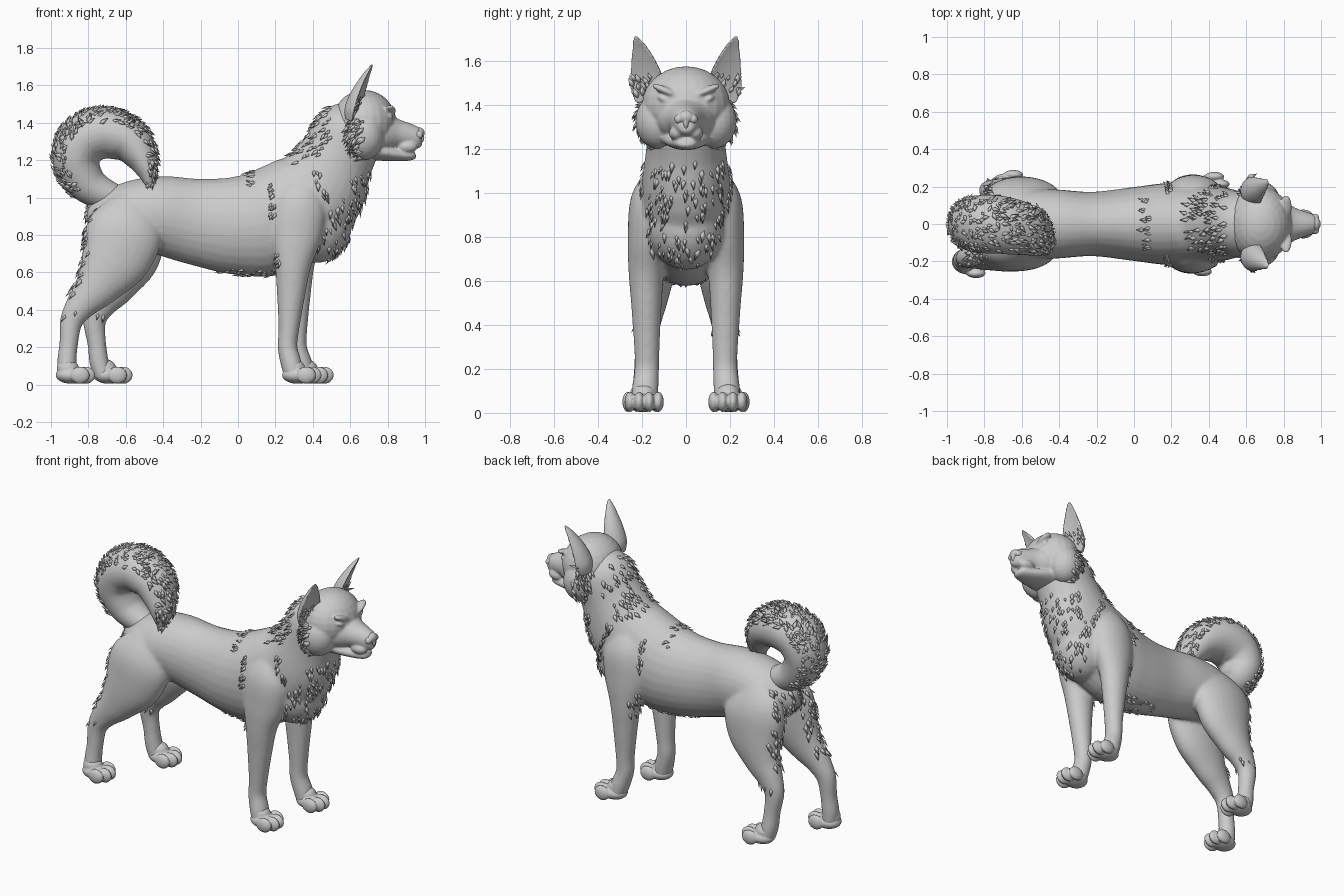
import bpy, bmesh, math, random
from mathutils import Vector, Matrix

random.seed(4)
if "Cube" in bpy.data.objects:
    bpy.data.objects.remove(bpy.data.objects["Cube"])

fur = bpy.data.materials.new("plain grey")
fur.use_nodes = True
GREY = (0.6, 0.6, 0.6, 1)
fur.diffuse_color = GREY
fur.node_tree.nodes["Principled BSDF"].inputs["Base Color"].default_value = GREY


def loft(bm, stations, lateral=(0, 1, 0), dent=1.0, ring=28, sub=5):
    """Skin ellipses along a path; a station is x, y, z, depth, width."""
    pts = [Vector(s) for s in stations]
    dense = []
    for i in range(len(pts) - 1):
        p0, p1, p2 = pts[max(i - 1, 0)], pts[i], pts[i + 1]
        p3 = pts[min(i + 2, len(pts) - 1)]
        for k in range(sub):
            t = k / sub
            dense.append(p1 + ((p2 - p0) * t + (2 * p0 - 5 * p1 + 4 * p2 - p3) * t ** 2
                               + (3 * p1 - p0 - 3 * p2 + p3) * t ** 3) / 2)
    dense.append(pts[-1])
    rings = []
    for i, s in enumerate(dense):
        ahead, behind = dense[min(i + 1, len(dense) - 1)], dense[max(i - 1, 0)]
        tangent = (Vector(ahead[:3]) - Vector(behind[:3])).normalized()
        normal = Vector(lateral).cross(tangent).normalized()
        side = tangent.cross(normal)
        loop = []
        for k in range(ring):
            ang = math.tau * k / ring
            c = math.cos(ang) * (dent if math.cos(ang) > 0 else 1)
            loop.append(bm.verts.new(Vector(s[:3]) + normal * c * s[3]
                                     + side * math.sin(ang) * s[4]))
        rings.append(loop)
    for a, b in zip(rings, rings[1:]):
        for k in range(ring):
            bm.faces.new((a[k], a[k - 1], b[k - 1], b[k]))
    bm.faces.new(rings[0])
    bm.faces.new(rings[-1][::-1])


def ball(bm, centre, radii, roll=0):
    m = (Matrix.Translation(centre) @ Matrix.Rotation(roll, 4, 'X')
         @ Matrix.Diagonal((*radii, 1)))
    bmesh.ops.create_uvsphere(bm, u_segments=24, v_segments=14, radius=1, matrix=m)


def finish(bm, name, voxel=None, smooth=0):
    """Turn a bmesh into an object, fusing its pieces if a voxel size is given."""
    bmesh.ops.recalc_face_normals(bm, faces=bm.faces)
    mesh = bpy.data.meshes.new(name)
    bm.to_mesh(mesh)
    bm.free()
    ob = bpy.data.objects.new(name, mesh)
    bpy.context.collection.objects.link(ob)
    if voxel:
        rm = ob.modifiers.new("fuse", 'REMESH')
        rm.mode, rm.voxel_size = 'VOXEL', voxel
        sm = ob.modifiers.new("soften", 'SMOOTH')
        sm.factor, sm.iterations = 0.5, smooth
        dg = bpy.context.evaluated_depsgraph_get()
        ob.data = bpy.data.meshes.new_from_object(ob.evaluated_get(dg))
        ob.modifiers.clear()
    ob.data.materials.clear()
    ob.data.materials.append(fur)
    ob.data.polygons.foreach_set("use_smooth", [True] * len(ob.data.polygons))
    ob.data.update()
    return ob


def tufts(name, source, count, where, flow, length=0.05, lift=0.015):
    """Scatter pointed locks of fur over the faces chosen by where(p, n)."""
    bm = bmesh.new()
    spots = [(f.center.copy(), f.normal.copy()) for f in source.data.polygons
             if where(f.center, f.normal)]
    for p, n in random.sample(spots, min(count, len(spots))):
        d = Vector(flow(p)) + Vector([random.uniform(-.25, .25) for _ in range(3)])
        d = (d - n * d.dot(n)).normalized()
        size = length * random.uniform(0.6, 1.1)
        side = d.cross(n) * size * 0.24
        root = [bm.verts.new(v) for v in (p - d * size * .5 - n * .008, p - side - n * .002,
                                          p + n * size * .16, p + side - n * .002)]
        tip = bm.verts.new(p + d * size * 0.6 + n * lift)
        a, b, c, e = root
        for tri in ((a, b, c), (a, c, e), (b, tip, c), (c, tip, e), (a, e, b), (b, e, tip)):
            bm.faces.new(tri)
    finish(bm, name)


# Body: trunk and neck, chest, legs
body = bmesh.new()
loft(body, [(-.80, 0, .86, .05, .05), (-.73, 0, .88, .13, .12), (-.6, 0, .90, .18, .18),
            (-.42, 0, .905, .21, .185), (-.22, 0, .87, .232, .172), (0, 0, .85, .265, .198),
            (.2, 0, .88, .29, .22), (.41, 0, 1.02, .265, .205), (.525, 0, 1.21, .205, .18),
            (.6, 0, 1.36, .185, .17), (.65, 0, 1.44, .12, .12)])
ball(body, (.42, 0, .86), (.19, .18, .21))

FRONT = [(.35, .12, 1.1, .07, .05), (.33, .155, .97, .14, .095), (.31, .17, .8, .14, .095),
         (.295, .18, .65, .1, .082), (.285, .18, .5, .078, .07), (.272, .178, .3, .056, .058),
         (.265, .178, .2, .053, .056), (.285, .185, .11, .056, .06), (.3, .19, .04, .05, .06)]
HIND = [(-.56, .1, .98, .11, .06), (-.6, .135, .84, .2, .105), (-.655, .15, .68, .19, .105),
        (-.75, .165, .53, .125, .085), (-.835, .175, .43, .085, .066),
        (-.89, .18, .34, .062, .054), (-.905, .185, .22, .05, .05),
        (-.915, .19, .12, .052, .054), (-.91, .195, .04, .05, .055)]
for s in (-1, 1):
    for leg, stride in ((FRONT, .065), (HIND, .2)):
        step = stride if s > 0 else 0
        loft(body, [(x + step * max(0, 1 - z / .88), s * y, z, a, b)
                    for x, y, z, a, b in leg])
body = finish(body, "body", 0.011, 7)

# Paws with four toes
for s, side in ((-1, "right"), (1, "left")):
    for x, y, end in ((.32 + (.065 if s > 0 else 0), .19, "front"),
                      (-.89 + (.2 if s > 0 else 0), .2, "hind")):
        paw = bmesh.new()
        ball(paw, (x, s * y, .05), (.085, .07, .046))
        ball(paw, (x - .02, s * y, .085), (.06, .055, .05))
        for off, fwd in ((-.064, .045), (-.023, .075), (.023, .075), (.064, .045)):
            ball(paw, (x + fwd, s * y + off, .05), (.052, .025, .046))
        finish(paw, f"{end}_{side}_paw", 0.006, 2)

# Head: skull, cheeks, muzzle, jaw, brows, eyes
head = bmesh.new()
ball(head, (.675, 0, 1.4), (.172, .2, .175))
loft(head, [(.72, 0, 1.345, .13, .16), (.8, 0, 1.34, .105, .125), (.86, 0, 1.335, .08, .088),
            (.92, 0, 1.325, .068, .066), (.965, 0, 1.315, .055, .05),
            (.982, 0, 1.315, .03, .03)])
loft(head, [(.68, 0, 1.26, .06, .13), (.8, 0, 1.24, .045, .1), (.88, 0, 1.228, .034, .07),
            (.935, 0, 1.226, .025, .048), (.95, 0, 1.228, .012, .025)])
for s in (-1, 1):
    ball(head, (.67, s * .125, 1.325), (.11, .105, .125))
    ball(head, (.812, s * .09, 1.463), (.032, .07, .018), s * .4)
    ball(head, (.802, s * .098, 1.425), (.03, .035, .016), s * .45)
    ball(head, (.905, s * .04, 1.272), (.055, .038, .034))
head = finish(head, "head", 0.007, 4)

# Nose pad with side wings
nose = bmesh.new()
ball(nose, (.97, 0, 1.345), (.028, .036, .03))
ball(nose, (.978, 0, 1.32), (.018, .012, .03))
for s in (-1, 1):
    ball(nose, (.966, s * .034, 1.335), (.024, .02, .022))
finish(nose, "nose", 0.004, 2)

# Cupped ears
for s, side in ((-1, "right"), (1, "left")):
    ear = bmesh.new()
    loft(ear, [(.63, s * .165, 1.41, .06, .065), (.645, s * .175, 1.47, .075, .08),
               (.665, s * .187, 1.55, .062, .07), (.695, s * .208, 1.64, .036, .042),
               (.715, s * .224, 1.69, .018, .02), (.722, s * .23, 1.715, .005, .006)],
         lateral=(-.25 * s, 1, 0), dent=-.15)
    ear = finish(ear, f"{side}_ear", 0.006, 2)
    tufts(f"{side}_ear_tufts", ear, 22, lambda p, n: n.x > .3 and 1.44 < p.z < 1.53,
          lambda p: (.3, p.y, 1), .06)

# Curled tail
tail = bmesh.new()
loft(tail, [(-.64, 0, .99, .07, .08), (-.79, 0, 1.06, .1, .11), (-.865, 0, 1.19, .125, .14),
            (-.825, 0, 1.305, .138, .155), (-.71, -.005, 1.345, .138, .155),
            (-.585, -.03, 1.305, .122, .14), (-.515, -.065, 1.215, .088, .11),
            (-.485, -.095, 1.135, .055, .075), (-.475, -.12, 1.06, .015, .02)])
tail = finish(tail, "tail", 0.009, 3)


def curl(p):
    return Vector((p.x + .69, 0, p.z - 1.2))


tufts("tail_tufts", tail, 420,
      lambda p, n: n.dot(curl(p).normalized()) > .45 and p.z > 1.0 and curl(p).length > .16,
      lambda p: (curl(p).z, 0, -curl(p).x), .06)

# Fur locks on the head and body
tufts("cheek_tufts", head, 110, lambda p, n: p.x < .67 and abs(p.y) > .14 and p.z < 1.42,
      lambda p: (-.7, p.y * 2, -.7), .06, .022)
tufts("chest_tufts", body, 120,
      lambda p, n: n.x > .35 and p.x > .42 and .64 < p.z < 1.14 and abs(p.y) < .17,
      lambda p: (-.2, -p.y * 2, -1), .06)
tufts("nape_tufts", body, 90,
      lambda p, n: n.x < -.2 and n.z > -.2 and .26 < p.x < .5 and p.z > 1.17,
      lambda p: (-.6, 0, -.8), .06)
tufts("withers_tufts", body, 20, lambda p, n: n.z > .6 and .04 < p.x < .09 and p.z > 1,
      lambda p: (-1, 0, 0), .05)
tufts("shoulder_tufts", body, 36,
      lambda p, n: abs(n.y) > .4 and .85 < p.z < 1.15 and abs(p.x + .4 * p.z - .87) < .02,
      lambda p: (.1, 0, -1), .06)
tufts("upper_arm_tufts", body, 30,
      lambda p, n: abs(n.y) > .4 and .9 < p.z < 1.08 and .17 < p.x < .2,
      lambda p: (-.4, 0, -1), .05)
tufts("elbow_tufts", body, 26,
      lambda p, n: n.x < -.5 and .14 < p.x < .28 and .6 < p.z < .74 and abs(p.y) > .12,
      lambda p: (-.3, 0, -1), .05)
tufts("belly_tufts", body, 40, lambda p, n: n.z < -.8 and .5 < p.z < .64 and -.1 < p.x < .2,
      lambda p: (-1, 0, 0), .05, .01)
tufts("thigh_tufts", body, 110, lambda p, n: n.x < -.6 and p.x < -.6 and .48 < p.z < .97,
      lambda p: (-.2, 0, -1), .065)
tufts("hock_tufts", body, 8, lambda p, n: abs(n.y) > .7 and p.x < -.6 and .36 < p.z < .4,
      lambda p: (-.4, 0, -1), .05)
